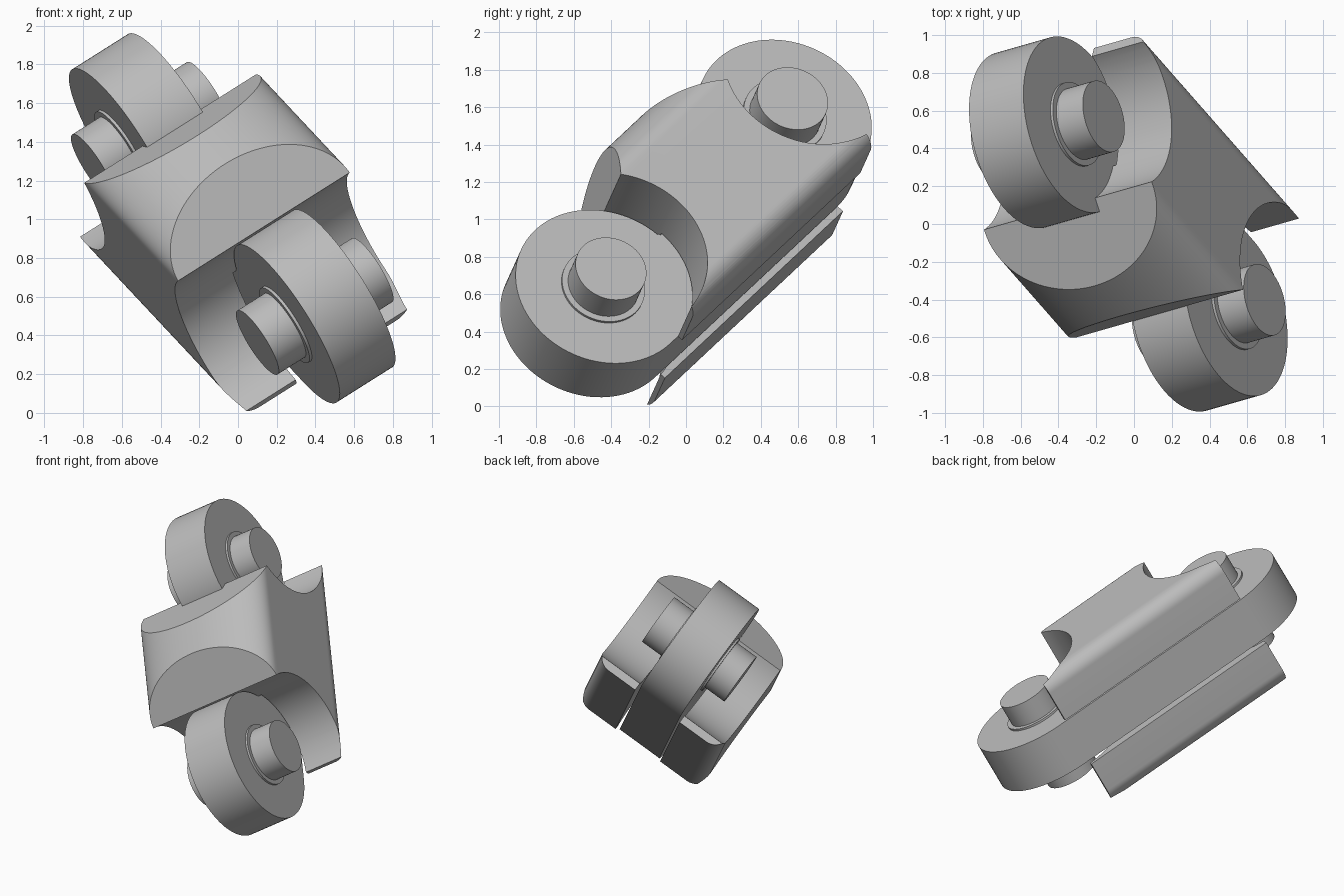
import bpy, bmesh
from math import sin, cos, pi, radians
from mathutils import Vector, Matrix

if "Cube" in bpy.data.objects:
    bpy.data.objects.remove(bpy.data.objects["Cube"], do_unlink=True)

# Tilted frame of the part: x along the axles, y along the link, z out of the crown
AXLE = Vector((.822, .235, .519)).normalized()
LINK = Vector((-.54, .615, .576))
LINK = (LINK - AXLE * LINK.dot(AXLE)).normalized()
FRAME = Matrix((AXLE, LINK, AXLE.cross(LINK))).transposed().to_4x4()
FRAME.translation = (-.03, 0, 1.005)

grey = bpy.data.materials.new("plain grey")
grey.use_nodes = True
grey.diffuse_color = (.5, .5, .5, 1)
grey.node_tree.nodes["Principled BSDF"].inputs["Base Color"].default_value = (.5, .5, .5, 1)

PITCH = .79      # half the distance between the axles
RADIUS = .48     # roller radius


def arc(cx, cy, rx, ry, start, end, steps):
    angles = [radians(start + (end - start) * i / steps) for i in range(steps + 1)]
    return [(cx + rx * cos(t), cy + ry * sin(t)) for t in angles]


def extrude(name, profile, low, high, along):
    """Extrude a closed profile along local x (profile in y, z) or y (profile in x, z)."""
    bm = bmesh.new()
    place = (lambda p, d: (d, p[0], p[1])) if along == "x" else (lambda p, d: (p[0], d, p[1]))
    face = bm.faces.new([bm.verts.new(place(p, low)) for p in profile])
    out = bmesh.ops.extrude_face_region(bm, geom=[face])
    shift = Vector(place((0, 0), high - low))
    bmesh.ops.translate(bm, vec=shift, verts=[g for g in out["geom"] if isinstance(g, bmesh.types.BMVert)])
    bmesh.ops.recalc_face_normals(bm, faces=bm.faces)
    mesh = bpy.data.meshes.new(name)
    bm.to_mesh(mesh)
    bm.free()
    mesh.materials.append(grey)
    obj = bpy.data.objects.new(name, mesh)
    bpy.context.collection.objects.link(obj)
    obj.matrix_world = FRAME
    return obj


def disc(name, y, z, radius, half):
    return extrude(name, arc(y, z, radius, radius, 0, 360, 96)[:-1], -half, half, "x")


def subtract(target, cutters):
    for cutter in cutters:
        cutter.hide_render = True
        mod = target.modifiers.new("cut", "BOOLEAN")
        mod.operation, mod.solver, mod.object = "DIFFERENCE", "EXACT", cutter
    bpy.context.view_layer.update()
    result = target.evaluated_get(bpy.context.evaluated_depsgraph_get())
    mesh = bpy.data.meshes.new_from_object(result)
    target.modifiers.clear()
    target.data = mesh
    for cutter in cutters:
        bpy.data.objects.remove(cutter, do_unlink=True)


# Body: domed section with rounded lower corners
W, SHOULDER, BASE, R = .54, .29, -.515, .11
section = arc(0, SHOULDER, W, .26, 0, 180, 64)
section += arc(-W + R, BASE + R, R, R, 180, 270, 12)
section += arc(W - R, BASE + R, R, R, 270, 360, 12)
body = extrude("body", section, -.74, .81, "y")

# Sloped flats at both ends of the crown
bm = bmesh.new()
bm.from_mesh(body.data)
for (y1, z1), (y2, z2) in (((-.405, .30), (-.14, .53)), ((.517, .265), (.168, .53))):
    normal = Vector((0, z1 - z2, y2 - y1))
    if normal.z < 0:
        normal = -normal
    geom = bm.verts[:] + bm.edges[:] + bm.faces[:]
    cut = bmesh.ops.bisect_plane(bm, geom=geom, plane_co=(0, y1, z1), plane_no=normal, clear_outer=True)
    rim = [g for g in cut["geom_cut"] if isinstance(g, bmesh.types.BMEdge)]
    bmesh.ops.holes_fill(bm, edges=rim, sides=0)
bmesh.ops.recalc_face_normals(bm, faces=bm.faces)
bm.to_mesh(body.data)
bm.free()

# Hollow ends that clear the rollers, and the slot along the underside
slot = [(-.195, -1), (.195, -1), (.195, -.01), (-.195, -.01)]
subtract(body, [disc("front_cutter", -PITCH, 0, .488, 1),
                disc("back_cutter", PITCH + .11, .015, .48, 1),
                extrude("slot_cutter", slot, -2, 2, "y")])

# Two rollers joined by a straight web along the underside
outline = arc(-PITCH, 0, RADIUS, RADIUS, 0, 270, 72)
outline += arc(PITCH, 0, RADIUS, RADIUS, -90, 180, 72)
parts = [body, extrude("roller_link", outline, -.175, .175, "x")]

# Axles and their collars
for end, y in (("front", -PITCH), ("back", PITCH)):
    parts.append(disc(end + "_axle", y, 0, .195, .36))
    parts.append(disc(end + "_collar", y, 0, .228, .19))

bpy.ops.object.select_all(action="DESELECT")
for part in parts:
    part.select_set(True)
bpy.context.view_layer.objects.active = body
bpy.ops.object.shade_smooth_by_angle(angle=radians(30))
